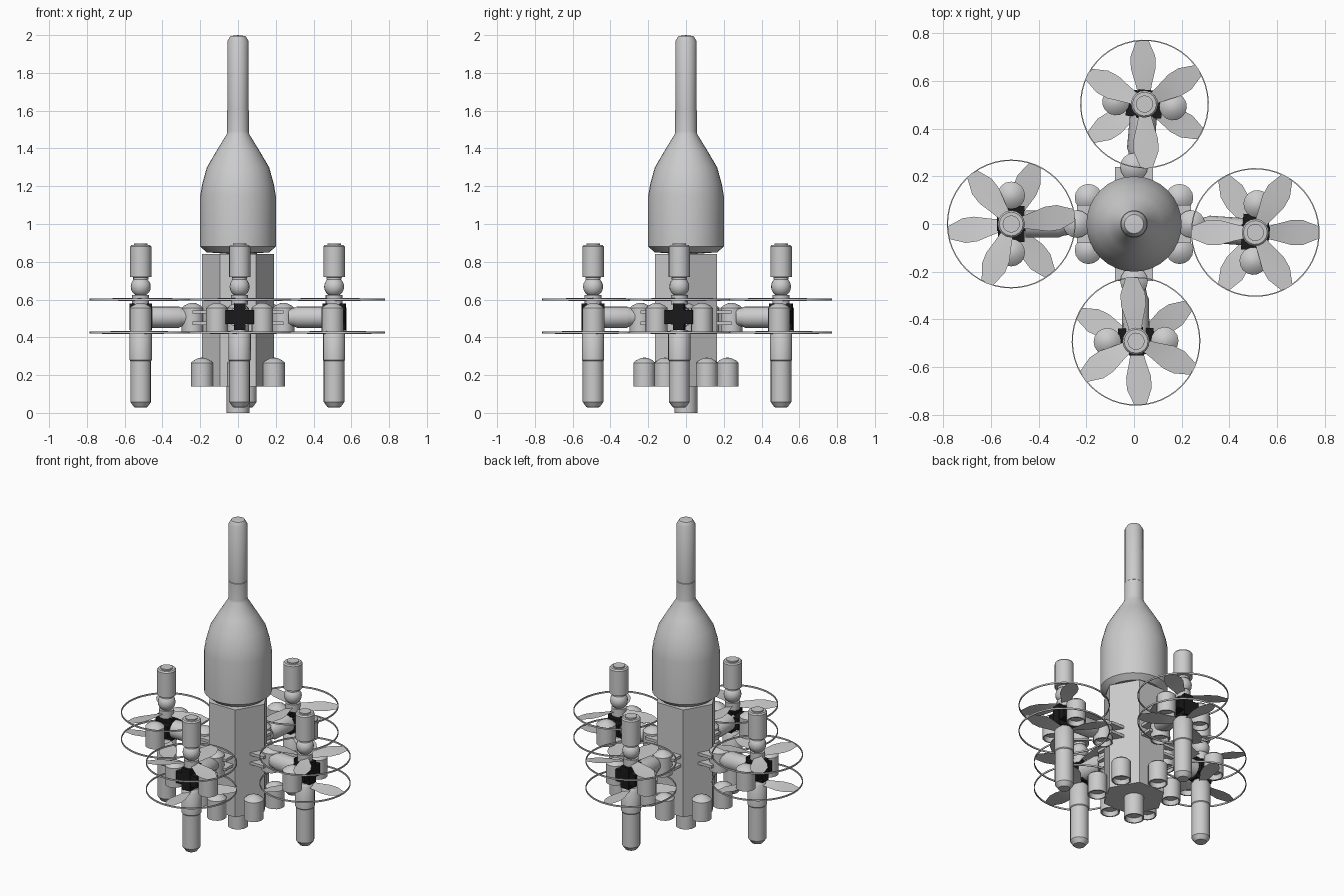
import bpy, bmesh, math
from mathutils import Matrix, Vector

if "Cube" in bpy.data.objects:
    bpy.data.objects.remove(bpy.data.objects["Cube"])

dark = bpy.data.materials.new("dark_core")
dark.diffuse_color = (0.01, 0.01, 0.01, 1)
dark.use_nodes = True
dark.node_tree.nodes["Principled BSDF"].inputs["Base Color"].default_value = dark.diffuse_color


def finish(bm, name, mat=None, angle=35):
    bmesh.ops.remove_doubles(bm, verts=bm.verts, dist=1e-5)
    me = bpy.data.meshes.new(name)
    bm.to_mesh(me)
    bm.free()
    ob = bpy.data.objects.new(name, me)
    bpy.context.collection.objects.link(ob)
    if mat:
        me.materials.append(mat)
    if angle:
        for o in bpy.context.selected_objects:
            o.select_set(False)
        ob.select_set(True)
        bpy.context.view_layer.objects.active = ob
        bpy.ops.object.shade_smooth_by_angle(angle=math.radians(angle))
    return ob


def lathe(name, profile, matrix=Matrix(), sides=16, angle=35):
    """Revolve (radius, z) points around z; profile runs bottom to top."""
    bm = bmesh.new()
    rings = []
    for r, z in profile:
        n = 1 if r == 0 else sides
        rings.append([bm.verts.new(matrix @ Vector((r * math.cos(math.tau * i / sides),
                      r * math.sin(math.tau * i / sides), z))) for i in range(n)])
    for a, b in zip(rings, rings[1:]):
        for i in range(sides):
            j = (i + 1) % sides
            q = [a[i % len(a)], a[j % len(a)], b[j % len(b)], b[i % len(b)]]
            q = list(dict.fromkeys(q))
            if len(q) > 2:
                bm.faces.new(q)
    bmesh.ops.recalc_face_normals(bm, faces=bm.faces)
    return finish(bm, name, None, angle)


def box(name, lo, hi, matrix=Matrix(), mat=None):
    bm = bmesh.new()
    lo, hi = Vector(lo), Vector(hi)
    bmesh.ops.create_cube(bm, size=1, matrix=matrix @ Matrix.Translation((lo + hi) / 2)
                          @ Matrix.Diagonal((*(hi - lo), 1)))
    return finish(bm, name, mat, 0)


def move(x, y, z):
    return Matrix.Translation((x, y, z))


# Short canister: hollow nozzle below, domed cap above
POD = [(0, .03), (.045, .03), (.05, 0), (.058, 0), (.058, .125),
       (.045, .137), (.02, .15), (0, .153)]


def rotor(name, matrix, start):
    """Thin guard ring with three slightly pitched blades."""
    lathe(name + "_ring", [(.265, -.005), (.27, -.005), (.27, .005),
                           (.265, .005), (.265, -.005)], matrix, 48)
    bm = bmesh.new()
    stations = [(.03, .022, .008), (.09, .036, .008), (.15, .052, .008),
                (.20, .052, .006), (.266, .026, .003)]
    for k in range(3):
        m = matrix @ Matrix.Rotation(start + k * math.tau / 3, 4, 'Z')
        rows = [[bm.verts.new(m @ Vector((r, s * w, s * p))) for s in (-1, 0, 1)]
                for r, w, p in stations]
        for a, b in zip(rows, rows[1:]):
            for i in (0, 1):
                bm.faces.new((a[i], b[i], b[i + 1], a[i + 1]))
    finish(bm, name + "_blades")


# Central hexagonal body, nose and tail nozzle
lathe("hex_body", [(0, .14), (.19, .14), (.19, .84), (0, .84)], sides=6, angle=30)
lathe("nose_shell", [(0, .838), (.165, .85), (.2, .88), (.2, 1.15), (.19, 1.21),
                     (.165, 1.3), (.115, 1.385), (.06, 1.475), (.057, 1.49),
                     (.057, 1.6), (.055, 1.602), (.055, 1.97), (.04, 1.995), (0, 2)], sides=32)
lathe("tail_nozzle", [(0, .03), (.047, .03), (.052, 0), (.06, 0), (.06, .15), (0, .15)])

# Six boosters against the faces of the hexagon
for i in range(6):
    a = math.radians(30 + 60 * i)
    lathe(f"booster_{i + 1}", POD, move(.22 * math.cos(a), .22 * math.sin(a), .14))

# Four arms: name, direction, reach, blade phase
ARMS = [("right", -4, .51, 4), ("back", 85, .505, 7),
        ("left", 180, .515, 8), ("front", -89, .492, 3)]
for name, deg, reach, phase in ARMS:
    turn = Matrix.Rotation(math.radians(deg), 4, 'Z')
    hub = turn @ move(reach, 0, 0)

    # Arm with its root canister and brackets
    straight = Matrix.Rotation(math.radians(round(deg / 90) * 90), 4, 'Z')
    lathe(name + "_root_pod", POD, straight @ move(.24, 0, .43))
    for z in (.465, .525):
        box(name + "_bracket", (.14, -.08, z), (.24, .08, z + .018), straight)
    lathe(name + "_arm", [(0, .27), (.045, .27), (.05, .3), (.057, .315), (.057, .455), (0, .455)],
          turn @ move(0, 0, .507) @ Matrix.Rotation(math.pi / 2, 4, 'Y'))

    # Dark core between two side canisters
    box(name + "_core", (-.06, -.03, .44), (.06, .03, .58), hub, dark)
    box(name + "_core_crossbar", (-.055, -.075, .47), (.055, .075, .545), hub, dark)
    for s in (-1, 1):
        lathe(name + "_side_pod", POD, hub @ move(0, s * .12, .43))

    # Lower tank, upper coupling, ball and top tank
    lathe(name + "_lower_tank", [(0, .028), (.035, .03), (.055, .058), (.055, .275),
                                 (.059, .28), (.059, .42), (.045, .44), (0, .44)], hub)
    lathe(name + "_coupling", [(0, .575), (.045, .575), (.045, .625), (0, .625)], hub)
    lathe(name + "_ball", [(.053 * math.sin(math.pi * i / 10) if 0 < i < 10 else 0,
                            .668 - .053 * math.cos(math.pi * i / 10)) for i in range(11)], hub)
    lathe(name + "_top_tank", [(0, .705), (.04, .705), (.04, .718), (.057, .72), (.057, .88),
                               (.05, .888), (.036, .888), (.036, .896), (0, .896)], hub)

    # Counter-phased rotor pair
    inward = math.pi + math.radians(phase)
    rotor(name + "_upper_rotor", hub @ move(0, 0, .6), inward)
    rotor(name + "_lower_rotor", hub @ move(0, 0, .425), math.radians(phase))
